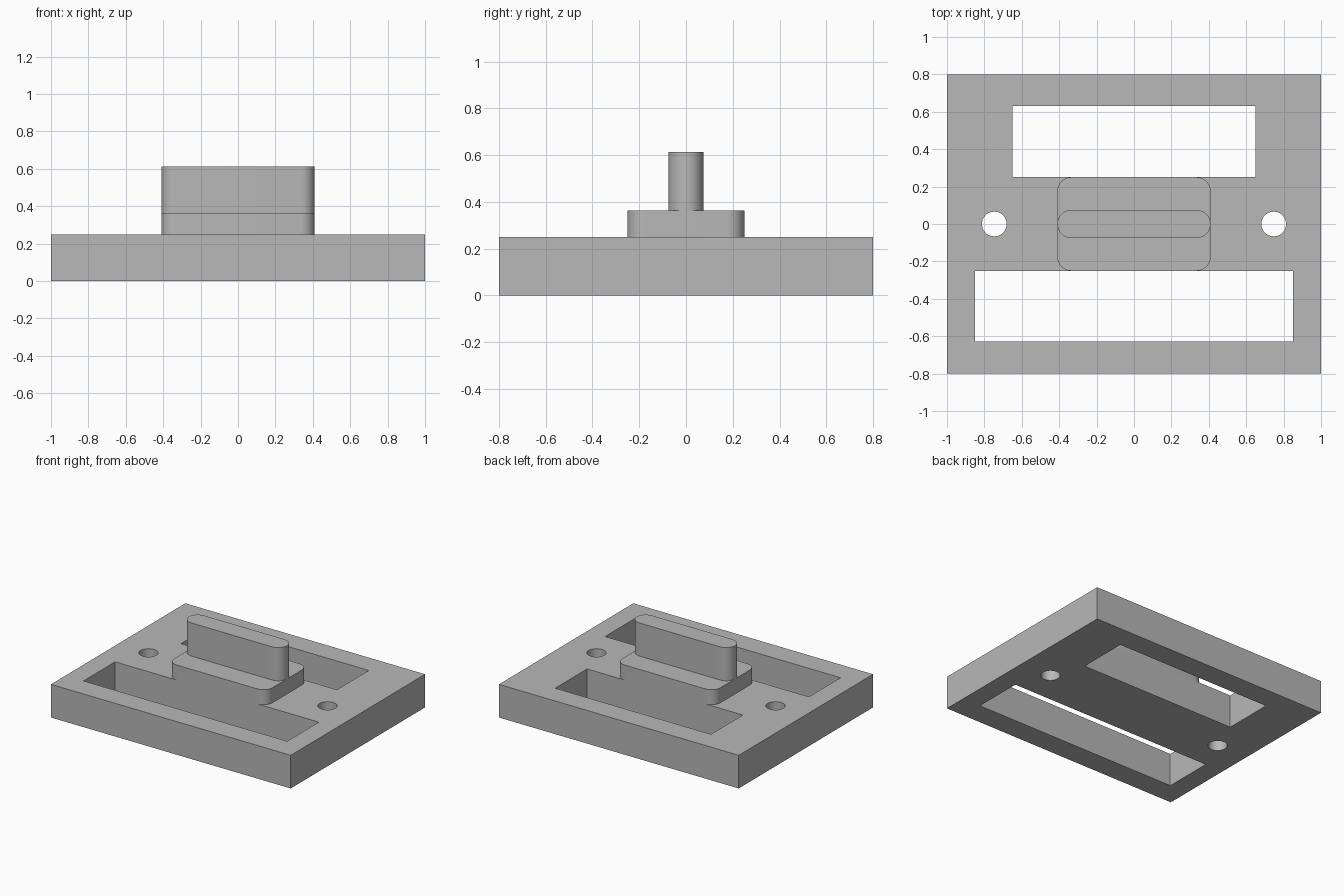
import bpy
import bmesh
from math import cos, sin, pi, radians

if "Cube" in bpy.data.objects:
    bpy.data.objects.remove(bpy.data.objects["Cube"], do_unlink=True)

grey = bpy.data.materials.new("plain grey")
grey.use_nodes = True
colour = (0.48, 0.48, 0.48, 1)
grey.diffuse_color = colour
grey.node_tree.nodes["Principled BSDF"].inputs["Base Color"].default_value = colour


def rectangle(x, y0, y1):
    return [(-x, y0), (x, y0), (x, y1), (-x, y1)]


def circle(cx, r, sides=48):
    return [(cx + r * cos(2 * pi * i / sides), r * sin(2 * pi * i / sides))
            for i in range(sides)]


def rounded(x, y, r, steps=12):
    """Rectangle outline of half sizes x, y with rounded corners."""
    points = []
    corners = [(1, 1), (-1, 1), (-1, -1), (1, -1)]
    for quarter, (sx, sy) in enumerate(corners):
        for i in range(steps + 1):
            a = (quarter + i / steps) * pi / 2
            points.append((sx * (x - r) + r * cos(a), sy * (y - r) + r * sin(a)))
    return points


def extruded(name, loops, z0, z1):
    """Fill the first outline, leaving the others as holes, and extrude it."""
    bm = bmesh.new()
    edges = []
    for loop in loops:
        verts = [bm.verts.new((px, py, z0)) for px, py in loop]
        edges += [bm.edges.new((v, verts[i - 1])) for i, v in enumerate(verts)]
    bmesh.ops.triangle_fill(bm, edges=edges, use_beauty=True, normal=(0, 0, 1))
    result = bmesh.ops.extrude_face_region(bm, geom=bm.faces[:])
    top = [g for g in result["geom"] if isinstance(g, bmesh.types.BMVert)]
    bmesh.ops.translate(bm, verts=top, vec=(0, 0, z1 - z0))
    bmesh.ops.recalc_face_normals(bm, faces=bm.faces[:])
    mesh = bpy.data.meshes.new(name)
    bm.to_mesh(mesh)
    bm.free()
    mesh.materials.append(grey)
    obj = bpy.data.objects.new(name, mesh)
    bpy.context.collection.objects.link(obj)
    bpy.ops.object.select_all(action="DESELECT")
    obj.select_set(True)
    bpy.context.view_layer.objects.active = obj
    bpy.ops.object.shade_smooth_by_angle(angle=radians(30))
    return obj


# Base plate with two windows and two bolt holes
extruded("base_plate", [
    rectangle(1, -0.8, 0.8),
    rectangle(0.85, -0.627, -0.25),
    rectangle(0.65, 0.25, 0.63),
    circle(-0.747, 0.066),
    circle(0.747, 0.066),
], 0, 0.25)

# Rounded step in the middle
extruded("middle_step", [rounded(0.41, 0.25, 0.075)], 0.25, 0.363)

# Upright tongue with round ends; tiny flats keep its outline free of doubles
extruded("upright_tongue", [rounded(0.41, 0.074, 0.0735)], 0.363, 0.613)
